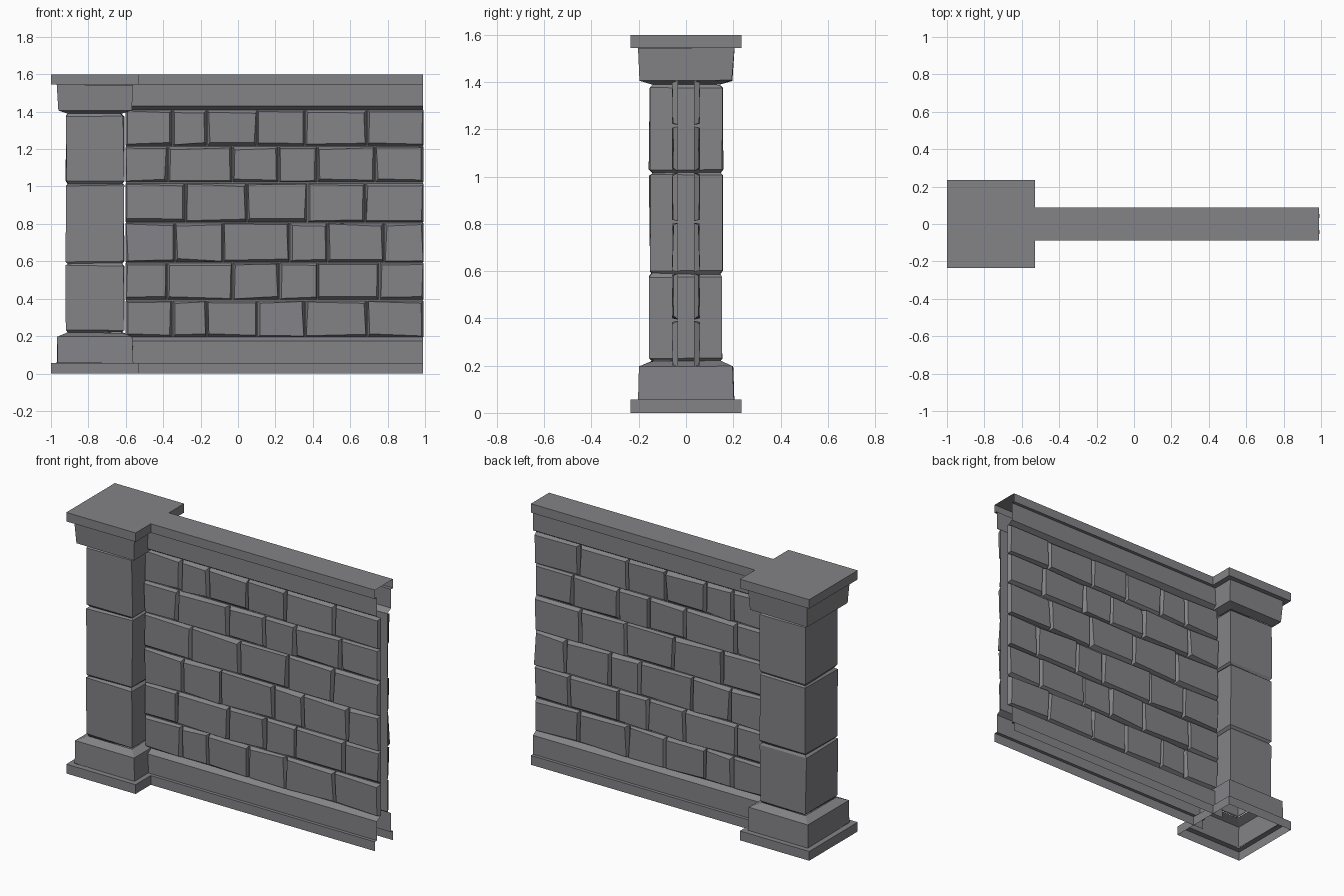
import bpy, bmesh, random

if "Cube" in bpy.data.objects:
    bpy.data.objects.remove(bpy.data.objects["Cube"])
random.seed(4)

stone = bpy.data.materials.new("grey stone")
stone.diffuse_color = (0.23, 0.225, 0.24, 1)
stone.use_nodes = True
stone.node_tree.nodes["Principled BSDF"].inputs["Base Color"].default_value = stone.diffuse_color


def finish(name, bm, normals=True):
    if normals:
        bmesh.ops.recalc_face_normals(bm, faces=bm.faces[:])
    me = bpy.data.meshes.new(name)
    bm.to_mesh(me)
    bm.free()
    me.materials.append(stone)
    ob = bpy.data.objects.new(name, me)
    bpy.context.collection.objects.link(ob)
    return ob


def jit(a):
    return random.uniform(-a, a)


def square_stack(name, cx, profile, wobble=0.0, top=False):
    """Square rings (half width, z) bridged upward; bottom stays open."""
    bm = bmesh.new()
    rings = []
    for r, z in profile:
        rings.append([bm.verts.new((cx + sx * r + jit(wobble), sy * r + jit(wobble), z + jit(wobble)))
                      for sx, sy in ((-1, -1), (1, -1), (1, 1), (-1, 1))])
    for a, b in zip(rings, rings[1:]):
        for i in range(4):
            j = (i + 1) % 4
            bm.faces.new((a[i], a[j], b[j], b[i]))
    if top:
        bm.faces.new(rings[-1])
    return finish(name, bm, False)


PX = -0.765
# Pillar: plinth, base, three shaft blocks with grooves, capital and cap slab
square_stack("pillar_plinth", PX, [(.235, 0), (.235, .057), (.2, .057)])
square_stack("pillar_base", PX, [(.203, .057), (.199, .198), (.148, .22)], .003)
for i, (z0, z1) in enumerate(((.225, .585), (.592, 1.013), (1.02, 1.385))):
    square_stack(f"pillar_block_{i + 1}", PX,
                 [(.14, z0 - .006), (.155, z0 + .008), (.154, z1 - .008), (.14, z1 + .006)], .004)
square_stack("pillar_capital", PX, [(.145, 1.388), (.195, 1.408), (.203, 1.545)], .003)
square_stack("pillar_cap", PX, [(.2, 1.545), (.235, 1.545), (.235, 1.6)], top=True)


# Wall shell parts: one-sided strips along x, open at the right end
def strip(name, pts, x0, x1):
    bm = bmesh.new()
    rows = [[bm.verts.new((x, y, z)) for x in (x0, x1)] for y, z in pts]
    for a, b in zip(rows, rows[1:]):
        bm.faces.new((a[0], a[1], b[1], b[0]))
    return finish(name, bm, False)


END = .99
coping = [(-.033, 1.408), (-.068, 1.43), (-.068, 1.545), (-.088, 1.545), (-.088, 1.6)]
strip("wall_coping", coping + [(-y, z) for y, z in reversed(coping)], -.6, END)
for s, side in ((1, "front"), (-1, "back")):
    base = [(-.088 * s, 0), (-.088 * s, .057), (-.068 * s, .057), (-.068 * s, .173), (-.033 * s, .195)]
    core = [(-.033 * s, .195), (-.033 * s, 1.408)]
    if s < 0:
        base.reverse()
        core.reverse()
    strip("wall_base_" + side, base, -.6, END)
    strip("wall_mortar_" + side, core, -.6, END)

# Brick courses: z range and the upright joints between bricks
courses = [
    (.192, .392, (-.35, -.166, .102, .358, .69)),
    (.392, .594, (-.38, -.03, .22, .425, .755)),
    (.594, .808, (-.337, -.08, .275, .478, .78)),
    (.808, 1.02, (-.28, .048, .37, .68)),
    (1.02, 1.216, (-.375, -.03, .217, .425, .733)),
    (1.216, 1.412, (-.35, -.166, .102, .358, .69)),
]
bm = bmesh.new()
for z0, z1, joints in courses:
    xs = (-.605,) + joints + (.996,)
    for x0, x1 in zip(xs, xs[1:]):
        back, face = [], []
        for x, z, dx, dz in ((x0, z0, 1, 1), (x1, z0, -1, 1), (x1, z1, -1, -1), (x0, z1, 1, -1)):
            back.append(bm.verts.new((x + dx * .003, -.033, z + dz * .003)))
            face.append(bm.verts.new((x + dx * .012 + jit(.006), -.056 + jit(.004), z + dz * .014 + jit(.007))))
        bm.faces.new(face)
        for i in range(4):
            j = (i + 1) % 4
            bm.faces.new((back[i], back[j], face[j], face[i]))

# The back face carries the same bricks, mirrored
dup = bmesh.ops.duplicate(bm, geom=bm.verts[:] + bm.edges[:] + bm.faces[:])["geom"]
for g in dup:
    if isinstance(g, bmesh.types.BMVert):
        g.co.y *= -1
bmesh.ops.reverse_faces(bm, faces=[g for g in dup if isinstance(g, bmesh.types.BMFace)])
finish("wall_bricks", bm, False)
